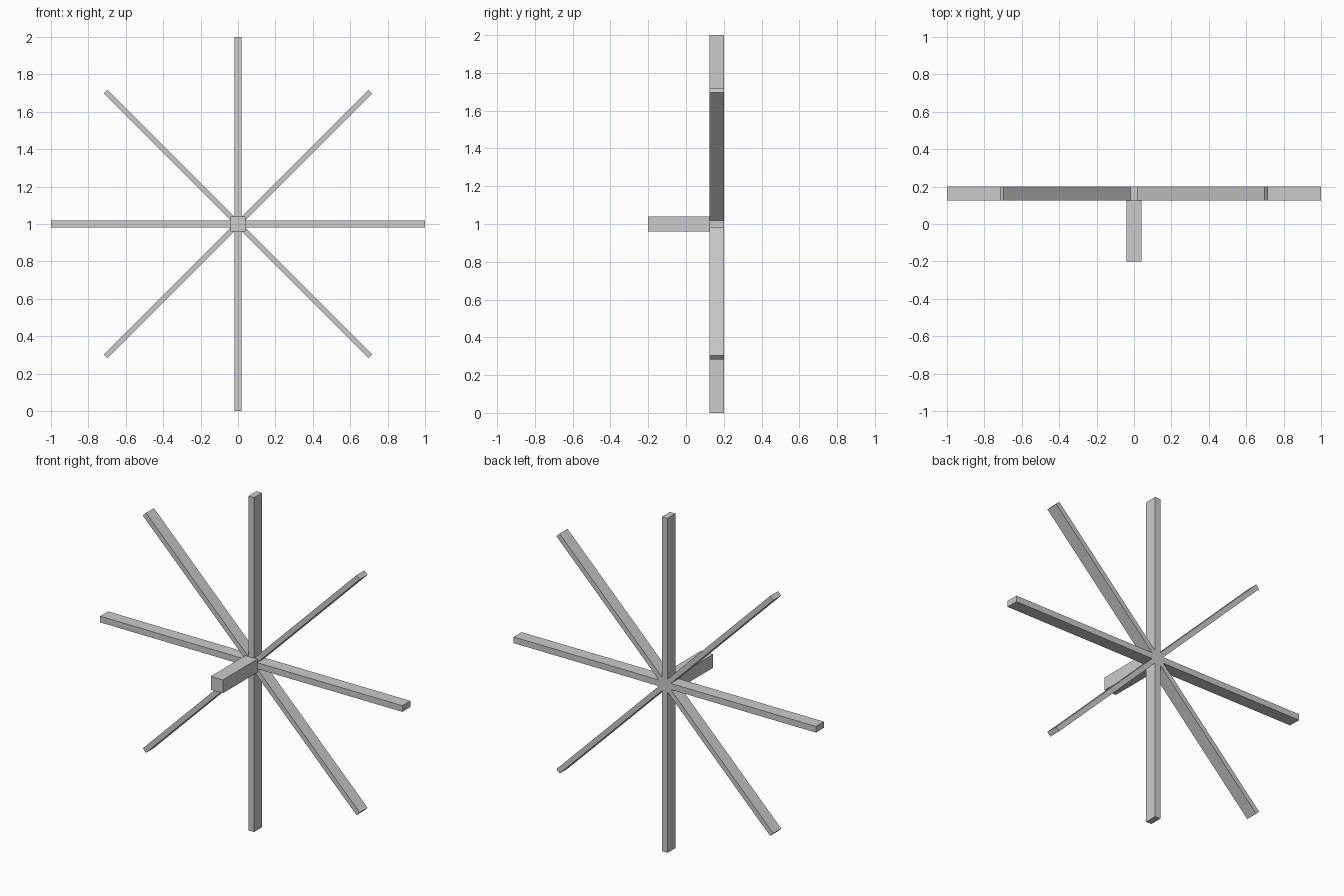
import bpy, bmesh
from math import cos, sin, pi
from mathutils import Vector

if "Cube" in bpy.data.objects:
    bpy.data.objects.remove(bpy.data.objects["Cube"])

CENTRE_Z = 1.0
HALF_STRAIGHT, HALF_DIAGONAL = 0.0185, 0.015
NOTCH = HALF_STRAIGHT + HALF_DIAGONAL * 2 ** 0.5   # where neighbouring spokes meet


def extrude_profile(name, points, y0, y1):
    """Extrude an xz outline along y into a closed solid."""
    bm = bmesh.new()
    face = bm.faces.new([bm.verts.new((x, y0, z + CENTRE_Z)) for x, z in points])
    geom = bmesh.ops.extrude_face_region(bm, geom=[face])["geom"]
    moved = [v for v in geom if isinstance(v, bmesh.types.BMVert)]
    bmesh.ops.translate(bm, verts=moved, vec=(0, y1 - y0, 0))
    bmesh.ops.recalc_face_normals(bm, faces=bm.faces)
    mesh = bpy.data.meshes.new(name)
    bm.to_mesh(mesh)
    bm.free()
    obj = bpy.data.objects.new(name, mesh)
    bpy.context.collection.objects.link(obj)
    return obj


# Eight spokes as one star outline, wider on the axes than on the diagonals
outline = []
for i in range(8):
    a = i * pi / 4
    along, side = Vector((cos(a), sin(a))), Vector((-sin(a), cos(a)))
    half = HALF_DIAGONAL if i % 2 else HALF_STRAIGHT
    outline += [along - side * half, along + side * half]
    # notch between this spoke and the next
    k = i // 2 * pi / 2
    nx, nz = (HALF_STRAIGHT, NOTCH) if i % 2 else (NOTCH, HALF_STRAIGHT)
    outline.append(Vector((nx * cos(k) - nz * sin(k), nx * sin(k) + nz * cos(k))))
extrude_profile("spokes", outline, 0.125, 0.2)

# Square axle reaching forward from the spokes
h = 0.04
extrude_profile("axle", [(-h, -h), (h, -h), (h, h), (-h, h)], -0.2, 0.125)
